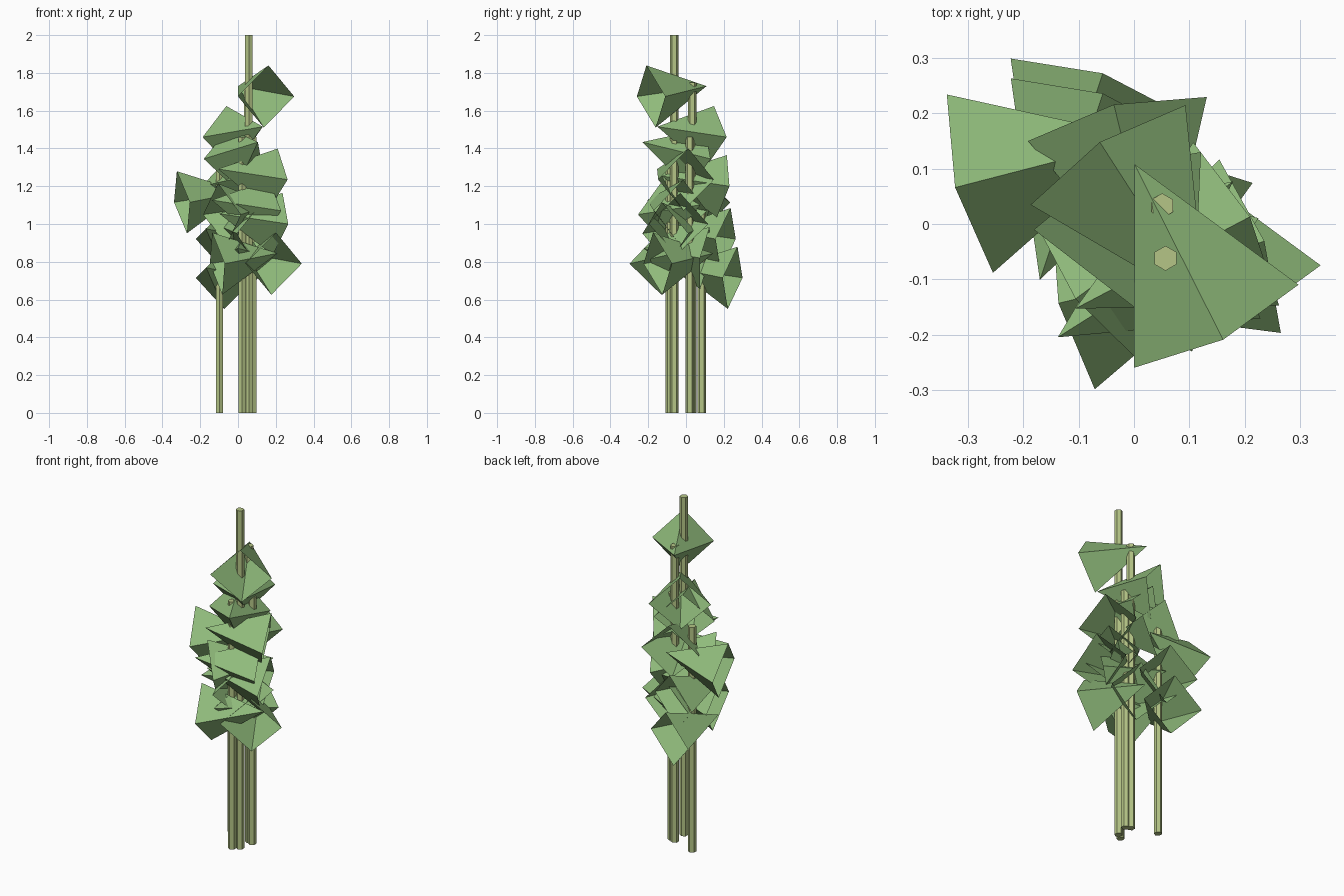
import bpy, bmesh, math
from mathutils import Vector

if "Cube" in bpy.data.objects:
    bpy.data.objects.remove(bpy.data.objects["Cube"])


def material(name, color):
    m = bpy.data.materials.new(name)
    m.diffuse_color = color
    m.use_nodes = True
    m.node_tree.nodes["Principled BSDF"].inputs["Base Color"].default_value = m.diffuse_color
    return m


leaf_green = material("leaf_green", (0.28, 0.50, 0.20, 1))
cane_green = material("cane_green", (0.46, 0.56, 0.24, 1))


# Hexagonal upright canes: x, y, height
canes = [(0.057, -0.062, 2.0), (0.051, 0.033, 1.75), (0.022, -0.086, 1.46),
         (0.078, 0.02, 1.46), (-0.098, 0.083, 1.33)]
for i, (x, y, h) in enumerate(canes):
    bpy.ops.mesh.primitive_cylinder_add(vertices=6, radius=0.0225, depth=h,
                                        location=(x, y, h / 2))
    cane = bpy.context.object
    cane.name = f"cane_{i + 1}"
    cane.data.materials.append(cane_green)


# Leaf: open four-sided cone with one base corner pointing up
def leaf(name, center, apex_hint):
    c = Vector(center)
    axis = (Vector(apex_hint) - c).normalized()
    side = axis.cross(Vector((0, 0, 1))).normalized() / 6
    up = side.cross(axis).normalized() / 6
    bm = bmesh.new()
    tip = bm.verts.new(c + axis / 3)
    ring = [bm.verts.new(c + v) for v in (up, side, -up, -side)]
    for i in range(4):
        bm.faces.new((tip, ring[i], ring[(i + 1) % 4]))
    bmesh.ops.recalc_face_normals(bm, faces=bm.faces)
    mesh = bpy.data.meshes.new(name)
    bm.to_mesh(mesh)
    bm.free()
    mesh.materials.append(leaf_green)
    bpy.context.collection.objects.link(bpy.data.objects.new(name, mesh))


# Base centre and tip of every leaf, top to bottom
leaves = [
    ((0.149, -0.185, 1.675), (0.0, 0.11, 1.73)),
    ((-0.047, 0.125, 1.46), (0.13, -0.15, 1.515)),
    ((-0.03, 0.06, 1.345), (0.10, -0.22, 1.43)),
    ((0.185, 0.0, 1.235), (-0.10, -0.15, 1.29)),
    ((-0.03, 0.19, 1.20), (0.05, -0.135, 1.255)),
    ((-0.297, 0.073, 1.115), (0.02, 0.155, 1.17)),
    ((0.14, -0.03, 1.07), (-0.13, -0.20, 1.125)),
    ((-0.085, -0.12, 1.05), (0.17, 0.07, 1.10)),
    ((0.21, -0.04, 1.0), (-0.10, -0.15, 1.055)),
    ((-0.065, 0.21, 0.92), (-0.17, -0.10, 0.975)),
    ((0.11, -0.11, 0.95), (-0.12, 0.11, 1.0)),
    ((0.05, 0.10, 0.82), (0.0, -0.22, 0.87)),
    ((0.189, -0.15, 0.79), (0.04, 0.145, 0.845)),
    ((-0.11, -0.137, 0.79), (0.21, -0.06, 0.845)),
    ((-0.065, 0.247, 0.715), (-0.17, -0.07, 0.77)),
]
for i, (center, tip) in enumerate(leaves):
    leaf(f"leaf_{i + 1}", center, tip)
